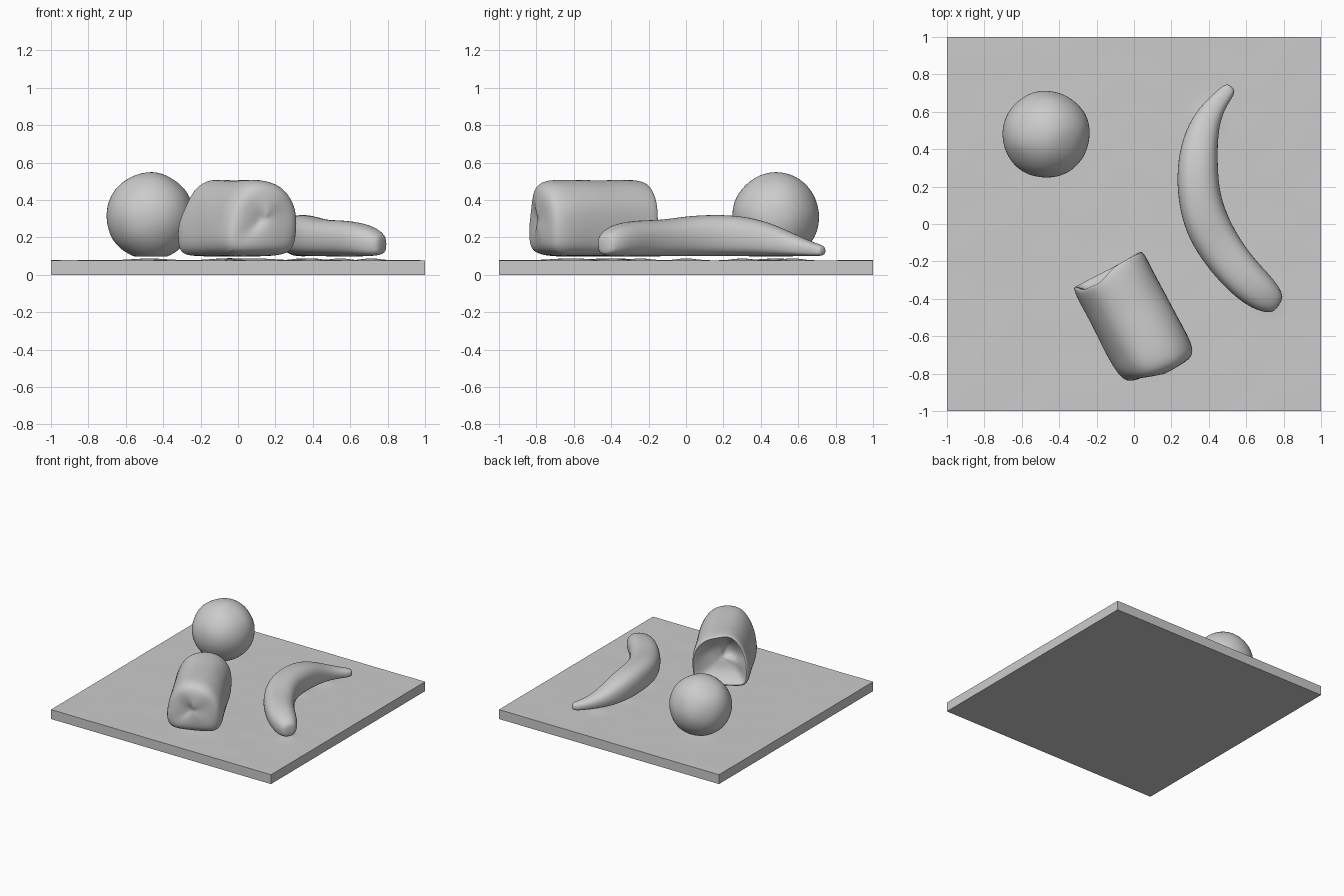
import bpy, bmesh, math
from mathutils import Vector, noise

if "Cube" in bpy.data.objects:
    bpy.data.objects.remove(bpy.data.objects["Cube"], do_unlink=True)

grey = bpy.data.materials.new("clay grey")
grey.use_nodes = True
grey.diffuse_color = (0.6, 0.6, 0.6, 1)
grey.node_tree.nodes["Principled BSDF"].inputs["Base Color"].default_value = (0.6, 0.6, 0.6, 1)


def finish(name, bm, subdiv=0, angle=40):
    bmesh.ops.recalc_face_normals(bm, faces=bm.faces)
    mesh = bpy.data.meshes.new(name)
    bm.to_mesh(mesh)
    bm.free()
    ob = bpy.data.objects.new(name, mesh)
    bpy.context.collection.objects.link(ob)
    mesh.materials.append(grey)
    if subdiv:
        mod = ob.modifiers.new("Smooth", 'SUBSURF')
        mod.levels = mod.render_levels = subdiv
    bpy.ops.object.select_all(action='DESELECT')
    ob.select_set(True)
    bpy.context.view_layer.objects.active = ob
    bpy.ops.object.shade_smooth_by_angle(angle=math.radians(angle))
    return ob


def loft(bm, rings):
    """Skin a list of equal-length rings and cap both ends."""
    loops = [[bm.verts.new(p) for p in ring] for ring in rings]
    n = len(loops[0])
    for a, b in zip(loops, loops[1:]):
        for i in range(n):
            bm.faces.new((a[i], a[(i + 1) % n], b[(i + 1) % n], b[i]))
    bm.faces.new(loops[0])
    bm.faces.new(loops[-1])


def wobble(co, size, amount):
    return noise.noise_vector(Vector(co) * size) * amount


# Banana stations: x, y, half width, bottom z, top z
BANANA = [
    (0.522, 0.735, 0.022, 0.108, 0.15), (0.505, 0.715, 0.040, 0.10, 0.162),
    (0.455, 0.660, 0.048, 0.10, 0.18), (0.392, 0.570, 0.072, 0.10, 0.22),
    (0.350, 0.440, 0.098, 0.10, 0.28), (0.338, 0.300, 0.108, 0.10, 0.315),
    (0.346, 0.150, 0.114, 0.10, 0.322), (0.386, 0.000, 0.120, 0.10, 0.315),
    (0.458, -0.125, 0.116, 0.10, 0.295), (0.548, -0.245, 0.110, 0.10, 0.29),
    (0.640, -0.335, 0.104, 0.10, 0.28), (0.712, -0.392, 0.088, 0.10, 0.255),
    (0.760, -0.425, 0.062, 0.105, 0.225), (0.775, -0.435, 0.035, 0.12, 0.20)]

# Ground slab: gently rippled top with low mounds under each fruit
MOUNDS = [(-0.47, 0.48, 0.12), (-0.03, -0.40, 0.15), (0.08, -0.62, 0.15)]
MOUNDS += [(x, y, 0.07) for x, y, w, lo, hi in BANANA[3:12:2]]
bm = bmesh.new()
bmesh.ops.create_grid(bm, x_segments=70, y_segments=70, size=1)
rim = [e for e in bm.edges if e.is_boundary]
for v in bm.verts:
    x, y = v.co.x, v.co.y
    bump = max(math.exp(-((x - a) ** 2 + (y - b) ** 2) / r ** 2) for a, b, r in MOUNDS)
    v.co.z = 0.077 + 0.011 * bump + 0.0015 * noise.noise(Vector((x * 5, y * 5, 0)))
skirt = bmesh.ops.extrude_edge_only(bm, edges=rim)["geom"]
for v in skirt:
    if isinstance(v, bmesh.types.BMVert):
        v.co.z = 0
bmesh.ops.contextual_create(bm, geom=[e for e in bm.edges if e.is_boundary])
finish("ground_slab", bm)

# Round fruit, settled flat underneath
bm = bmesh.new()
bmesh.ops.create_icosphere(bm, subdivisions=5, radius=0.233)
for v in bm.verts:
    v.co += wobble(v.co, 6, 0.006)
    v.co += Vector((-0.47, 0.48, 0.312))
    v.co.z = max(v.co.z, 0.098)
finish("round_fruit", bm, angle=60)

# Banana lofted along its bend
bm = bmesh.new()
rings = []
SIDES = 14
for i, (x, y, w, lo, hi) in enumerate(BANANA):
    a, b = BANANA[max(i - 1, 0)], BANANA[min(i + 1, len(BANANA) - 1)]
    d = Vector((b[0] - a[0], b[1] - a[1], 0)).normalized()
    side = Vector((-d.y, d.x, 0))
    ring = []
    for k in range(SIDES):
        t = 2 * math.pi * k / SIDES
        c, s = math.cos(t), math.sin(t)
        # slightly squared section, flatter below
        c = math.copysign(abs(c) ** 0.85, c) * 1.03
        s = math.copysign(abs(s) ** (0.85 if s > 0 else 0.6), s) * 1.03
        p = Vector((x, y, (lo + hi) / 2)) + side * w * c
        p.z += s * (hi - lo) / 2
        ring.append(p + wobble(p, 8, 0.006 * w / 0.1))
    rings.append(ring)
loft(bm, rings)
finish("banana", bm, subdiv=2, angle=60)

# Cut log-shaped piece: domed front end, hollowed back end
PROFILE = [(-0.20, 0.105), (-0.10, 0.098), (0.06, 0.098), (0.18, 0.105), (0.208, 0.18),
           (0.212, 0.30), (0.20, 0.40), (0.12, 0.488), (0.02, 0.512), (-0.07, 0.505),
           (-0.14, 0.455), (-0.19, 0.36), (-0.212, 0.27), (-0.222, 0.18)]
# Stations: distance along axis, section scale
STATIONS = [(0.235, 0.15), (0.225, 0.50), (0.175, 0.80), (0.138, 0.94), (0.165, 1.0),
            (0.26, 1.0), (0.38, 0.99), (0.50, 1.0), (0.62, 1.0), (0.70, 0.985),
            (0.755, 0.91), (0.782, 0.72), (0.785, 0.35), (0.785, 0.10)]
axis = Vector((0.466, -0.885, 0))
across = Vector((0.885, 0.466, 0))
bm = bmesh.new()
rings = []
for dist, scale in STATIONS:
    ring = []
    for u, z in PROFILE:
        s = dist
        if dist < 0.3 and z > 0.3 and u < -0.05:
            s += 0.045          # notch in the upper rim of the hollow end
        if dist > 0.6 and u < 0:
            s += u * 0.18       # front end rounds back on one side
        p = axis * s + across * (-0.235 + u * scale)
        p.z = 0.30 + (z - 0.30) * scale
        ring.append(p + wobble(p, 9, 0.010))
    rings.append(ring)
loft(bm, rings)
finish("log_piece", bm, subdiv=2, angle=60)
